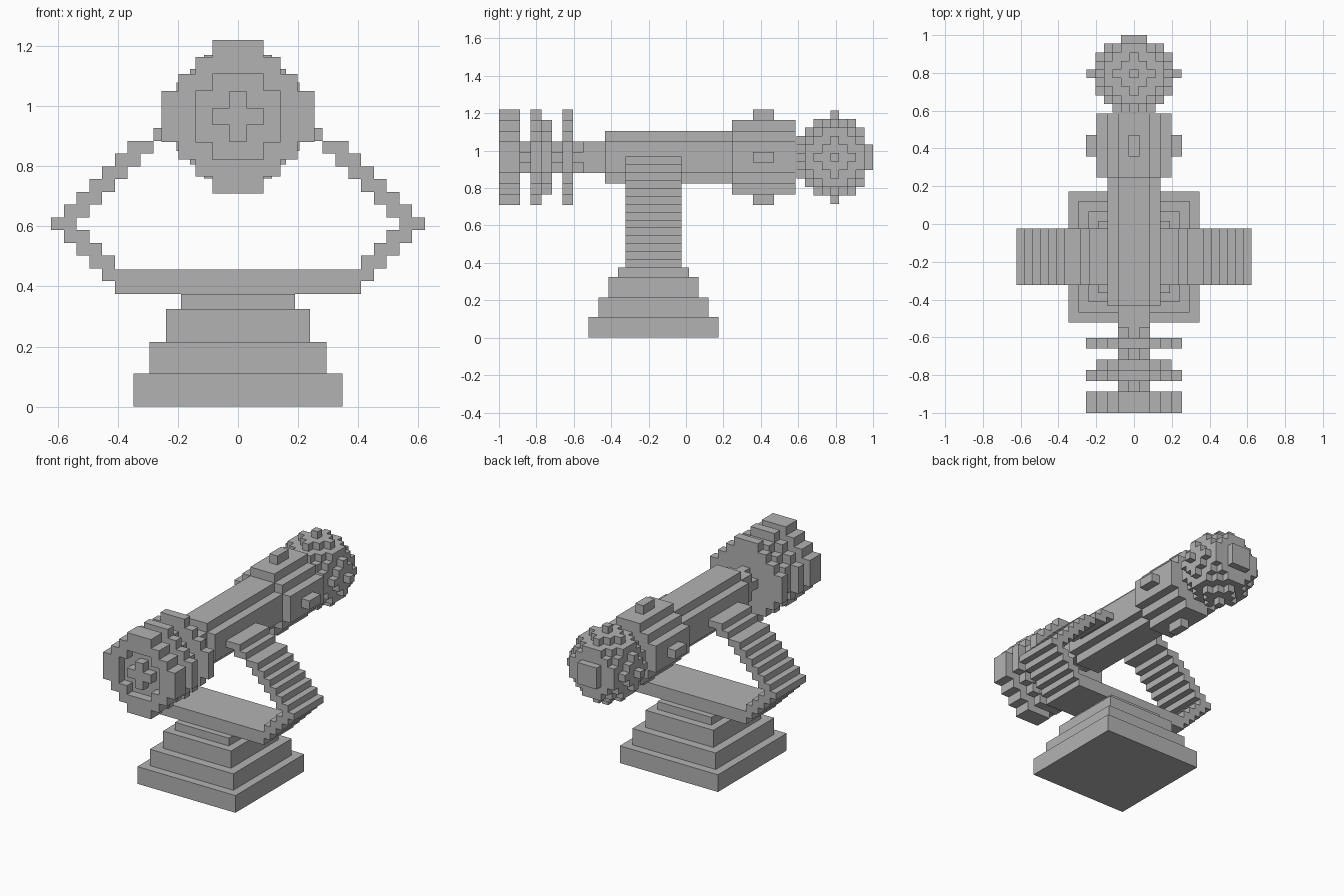
import bpy, bmesh
from mathutils import Vector

if "Cube" in bpy.data.objects:
    bpy.data.objects.remove(bpy.data.objects["Cube"])

grey = bpy.data.materials.new("plain_grey")
grey.diffuse_color = (0.45, 0.45, 0.45, 1)
grey.use_nodes = True
grey.node_tree.nodes["Principled BSDF"].inputs["Base Color"].default_value = grey.diffuse_color

ZC = 0.965      # height of the barrel axis
V = 0.0566      # voxel size of the barrel parts
B = 0.0455      # voxel size of the rear ball
DIRS = [(1, 0, 0), (-1, 0, 0), (0, 1, 0), (0, -1, 0), (0, 0, 1), (0, 0, -1)]


def finish(name, bm):
    bmesh.ops.recalc_face_normals(bm, faces=bm.faces)
    me = bpy.data.meshes.new(name)
    bm.to_mesh(me)
    bm.free()
    me.materials.append(grey)
    ob = bpy.data.objects.new(name, me)
    bpy.context.collection.objects.link(ob)
    return ob


def box(name, x0, x1, y0, y1, z0, z1):
    bm = bmesh.new()
    bmesh.ops.create_cube(bm, size=1)
    for v in bm.verts:
        v.co = ((x0 + x1) / 2 + v.co.x * (x1 - x0),
                (y0 + y1) / 2 + v.co.y * (y1 - y0),
                (z0 + z1) / 2 + v.co.z * (z1 - z0))
    return finish(name, bm)


def voxels(name, cells, size, origin):
    """Outer skin of a set of cells; origin is the centre of cell 0,0,0."""
    bm = bmesh.new()
    for c in cells:
        for d in DIRS:
            if tuple(a + b for a, b in zip(c, d)) in cells:
                continue
            n = Vector(d)
            u = Vector((d[1], d[2], d[0]))
            w = n.cross(u)
            mid = Vector(c) + n * 0.5
            bm.faces.new([bm.verts.new(Vector(origin) + size * (mid + (u * a + w * b) * 0.5))
                          for a, b in ((-1, -1), (1, -1), (1, 1), (-1, 1))])
    bmesh.ops.remove_doubles(bm, verts=bm.verts, dist=1e-4)
    return finish(name, bm)


def disc(r2, y0, y1):
    """Round slab of cells between two layers along the barrel."""
    return {(x, y, z) for x in range(-4, 5) for z in range(-4, 5)
            for y in range(y0, y1) if x * x + z * z <= r2}


ORG = (0, -1 + V / 2, ZC)

# stepped pedestal
for i, (h, z0, z1) in enumerate([(0.347, 0, 0.11), (0.295, 0.11, 0.215),
                                 (0.24, 0.215, 0.325), (0.19, 0.325, 0.375)]):
    box(f"pedestal_step_{i + 1}", -h, h, -0.174 - h, -0.174 + h, z0, z1)

# yoke: flat plate and two stepped arms
Y0, Y1, S = -0.324, -0.023, 0.0425
box("yoke_plate", -0.41, 0.41, Y0, Y1, 0.375, 0.457)
for side, s in (("left", -1), ("right", 1)):
    for k in range(1, 14):
        outer = 0.622 - S * abs(k - 5) - (S if k > 11 else 0)
        inner = 0.13 if k == 13 else outer - 2 * S
        a, b = sorted((s * inner, s * outer))
        if k == 1:
            a, b = sorted((s * 0.41, s * outer))
        box(f"{side}_yoke_arm_{k}", a, b, Y0, Y1, 0.375 + k * S, 0.375 + (k + 1) * S)

# muzzle ring with a recessed face and a raised cross
voxels("muzzle_ring", (disc(17, 0, 2) - disc(5, 0, 1)) | disc(1, 0, 1), V, ORG)

# neck with collars
voxels("neck", disc(1, 2, 8) | disc(2, 8, 10), V, ORG)
voxels("front_collar", disc(17, 3, 4) | disc(13, 4, 5) & disc(10, 4, 5), V, ORG)
voxels("rear_collar", disc(17, 6, 7), V, ORG)

# main barrel
voxels("barrel", disc(5, 10, 22), V, ORG)

# breech drum with four lugs
lugs = {(x, y, z) for y in (24, 25) for x, z in ((4, 0), (-4, 0), (0, 4), (0, -4))}
voxels("breech_drum", disc(10, 22, 28) | lugs, V, ORG)

# rear ball with single studs and a flat end cap
N = range(-4, 5)
ball = {(x, y, z) for x in N for y in N for z in N
        if x * x + y * y + z * z <= 20 and (y < 4 or max(abs(x), abs(z)) < 2)}
ball |= {(5, 0, 0), (-5, 0, 0), (0, 0, 5), (0, 0, -5)}
voxels("rear_ball", ball, B, (0, 1 - 4.5 * B, ZC))
